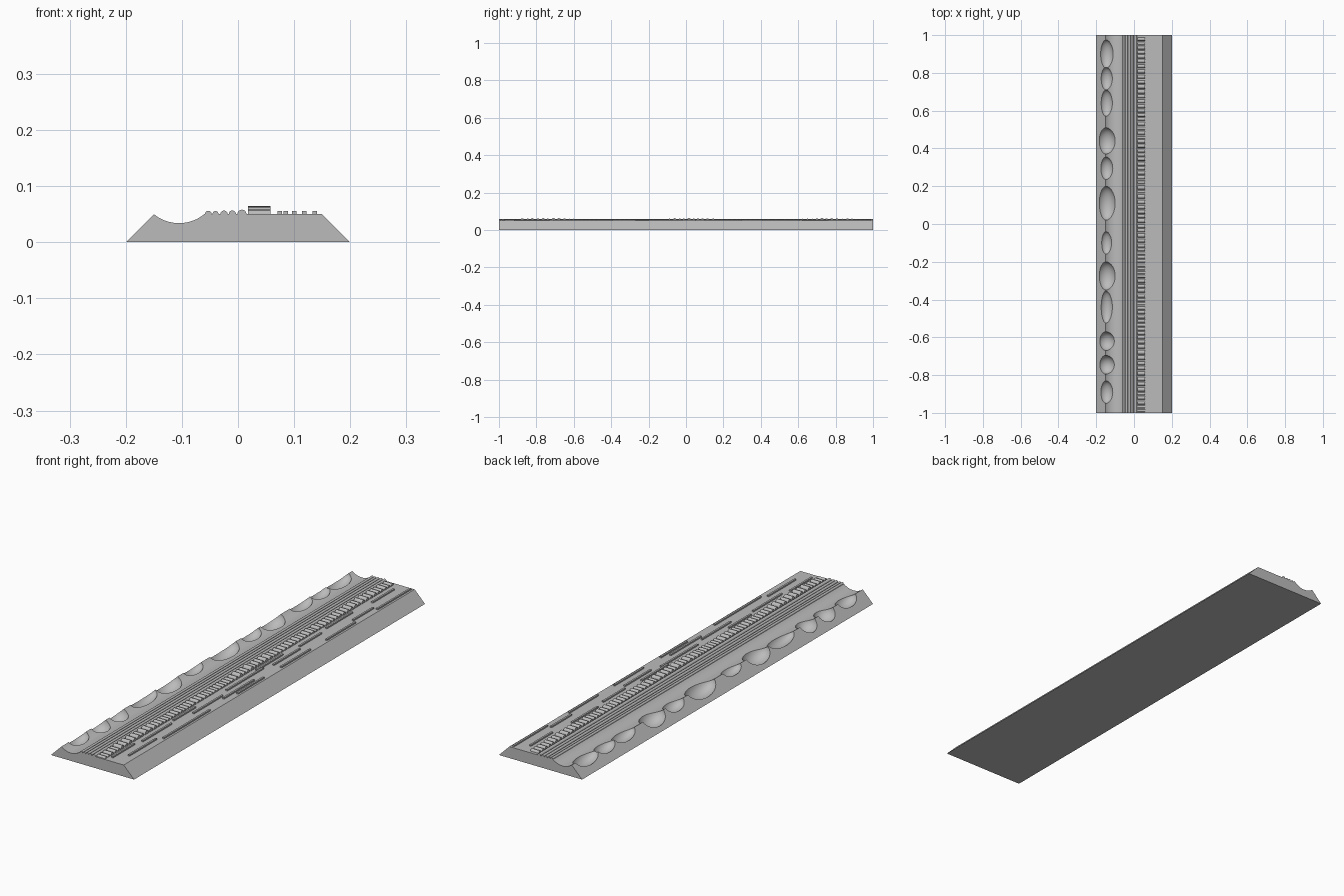
import bpy, bmesh, math, random
from mathutils import Matrix

random.seed(4)
cube = bpy.data.objects.get("Cube")
if cube:
    bpy.data.objects.remove(cube)

grey = bpy.data.materials.new("stone grey")
grey.use_nodes = True
grey.diffuse_color = (0.5, 0.5, 0.5, 1)
grey.node_tree.nodes["Principled BSDF"].inputs["Base Color"].default_value = (0.5, 0.5, 0.5, 1)


def finish(name, bm):
    bmesh.ops.recalc_face_normals(bm, faces=bm.faces)
    mesh = bpy.data.meshes.new(name)
    bm.to_mesh(mesh)
    bm.free()
    mesh.materials.append(grey)
    obj = bpy.data.objects.new(name, mesh)
    bpy.context.collection.objects.link(obj)
    return obj


def extrude(bm, profile, axis, start, end):
    """Sweep a closed 2D profile along x or y."""
    def place(t, u, z):
        return (t, u, z) if axis == "x" else (u, t, z)
    ends = [[bm.verts.new(place(t, u, z)) for u, z in profile] for t in (start, end)]
    n = len(profile)
    for ring in ends:
        bm.faces.new(ring)
    for i in range(n):
        j = (i + 1) % n
        bm.faces.new((ends[0][i], ends[0][j], ends[1][j], ends[1][i]))


def half_round(u, radius, height, steps, z=0.05):
    arc = [(u + radius * math.cos(math.pi * i / steps),
            z + height * math.sin(math.pi * i / steps)) for i in range(steps + 1)]
    return [(u + radius, z - 0.002)] + arc + [(u - radius, z - 0.002)]


def smooth(obj):
    bpy.ops.object.select_all(action="DESELECT")
    obj.select_set(True)
    bpy.context.view_layer.objects.active = obj
    bpy.ops.object.shade_smooth_by_angle(angle=math.radians(30))


# Sloped base with a shallow rounded channel
half, depth = 0.045, 0.016
radius = (half ** 2 + depth ** 2) / (2 * depth)
sweep = math.asin(half / radius)
channel = []
for i in range(17):
    a = sweep * (1 - i / 8)
    channel.append((-0.105 + radius * math.sin(a), 0.034 + radius * (1 - math.cos(a))))
bm = bmesh.new()
extrude(bm, [(-0.2, 0), (0.2, 0), (0.15, 0.05)] + channel, "y", -1, 1)
base = finish("base", bm)

# Scallops cut out of the channel rim: centre along y, half length, reach
scallops = [(0.9, 0.075, 0.04), (0.77, 0.06, 0.036), (0.64, 0.07, 0.036),
            (0.44, 0.07, 0.05), (0.295, 0.06, 0.038), (0.11, 0.09, 0.05),
            (-0.1, 0.06, 0.032), (-0.275, 0.075, 0.05), (-0.44, 0.085, 0.036),
            (-0.62, 0.05, 0.046), (-0.745, 0.05, 0.046), (-0.89, 0.06, 0.038)]
for y, length, reach in scallops:
    bm = bmesh.new()
    bmesh.ops.create_uvsphere(bm, u_segments=32, v_segments=20, radius=1,
                              matrix=Matrix.Translation((-0.147, y, 0.05))
                              @ Matrix.Diagonal((reach, length, reach, 1)))
    cutter = finish("scallop_cutter", bm)
    cutter.hide_render = True
    cutter.hide_set(True)
    cut = base.modifiers.new("scallop", "BOOLEAN")
    cut.operation = "DIFFERENCE"
    cut.solver = "EXACT"
    cut.object = cutter
bpy.context.view_layer.objects.active = base
base.select_set(True)
for cut in list(base.modifiers):
    bpy.ops.object.modifier_apply(modifier=cut.name)
for obj in [o for o in bpy.data.objects if o.name.startswith("scallop_cutter")]:
    bpy.data.objects.remove(obj)
smooth(base)

# Long half-round ribs
bm = bmesh.new()
for x, r in ((-0.053, 0.006), (-0.04, 0.0055), (-0.025, 0.0065), (-0.01, 0.0065), (0.007, 0.008)):
    extrude(bm, half_round(x, r, r, 10), "y", -1, 1)
smooth(finish("long_ribs", bm))

# Row of short cross ribs, swelling in three places
bm = bmesh.new()
y = -0.995
while y < 0.975:
    swell = max(0, math.cos(2 * math.pi * y / 0.76))
    r = 0.007 + 0.004 * swell * random.random() + 0.003 * random.random()
    extrude(bm, half_round(y + r, r, r + 0.003 * swell, 8), "x", 0.018, 0.058)
    y += 2 * r + random.uniform(0.003, 0.009)
smooth(finish("cross_ribs", bm))

# Thin raised dashes in lanes
lanes = {0.074: [(-0.97, -0.82), (-0.55, -0.4), (0.02, 0.2), (0.5, 0.68)],
         0.085: [(-0.78, -0.58), (-0.2, 0.05), (0.3, 0.45), (0.8, 0.95)],
         0.1: [(-0.45, -0.25), (0.1, 0.28)],
         0.118: [(-0.92, -0.73), (-0.27, -0.06), (0.62, 0.76)],
         0.137: [(-0.71, -0.39), (-0.2, -0.02), (0.1, 0.3), (0.41, 0.61), (0.76, 0.99)]}
bm = bmesh.new()
for x, dashes in lanes.items():
    for start, end in dashes:
        extrude(bm, [(x - 0.004, 0.048), (x + 0.004, 0.048),
                     (x + 0.004, 0.056), (x - 0.004, 0.056)], "y", start, end)
finish("raised_dashes", bm)
